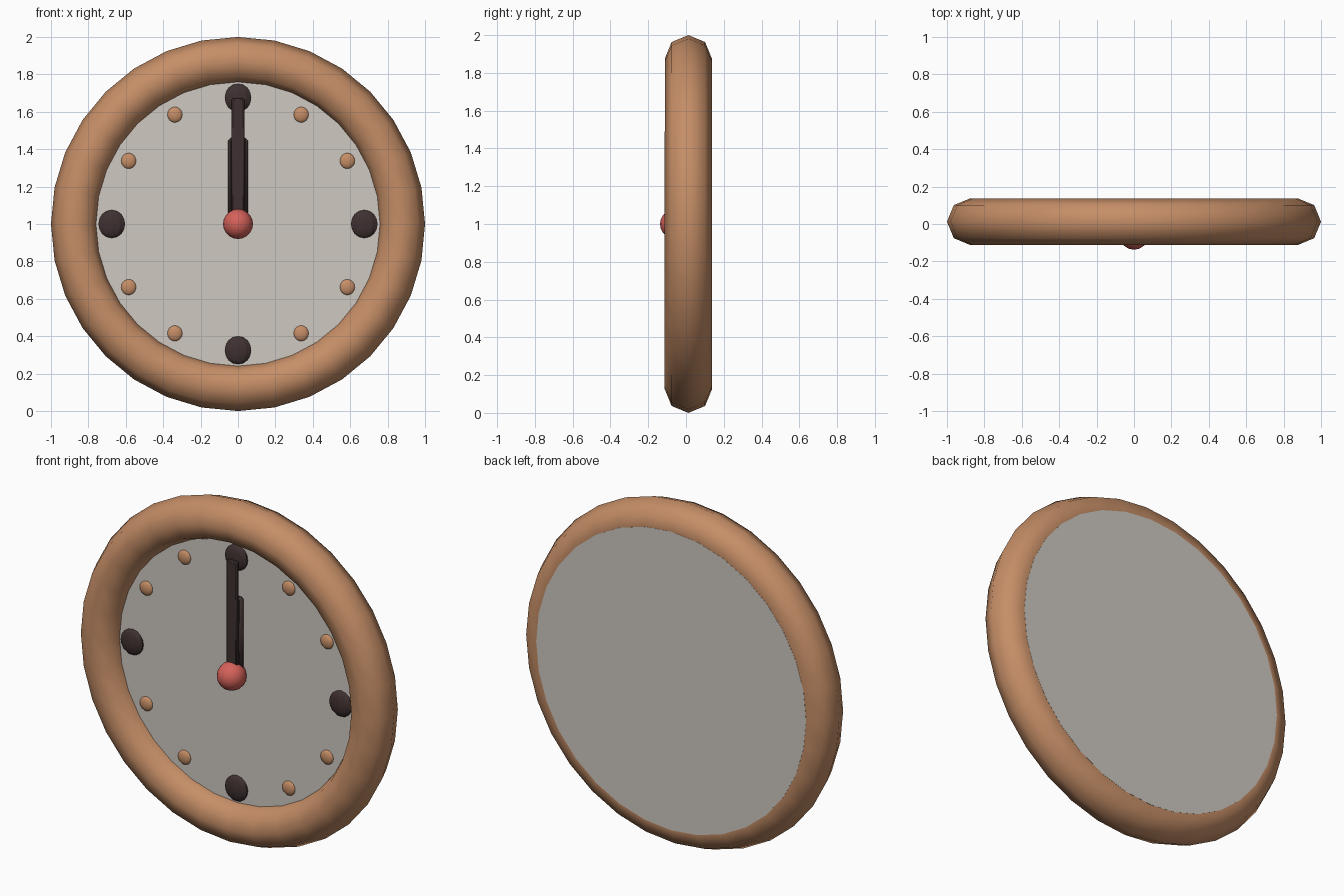
import bpy
from math import sin, cos, pi, radians

if "Cube" in bpy.data.objects:
    bpy.data.objects.remove(bpy.data.objects["Cube"])


def material(name, rgb):
    m = bpy.data.materials.new(name)
    m.diffuse_color = (*rgb, 1)
    m.use_nodes = True
    m.node_tree.nodes["Principled BSDF"].inputs["Base Color"].default_value = m.diffuse_color
    return m


WOOD = material("wood", (0.56, 0.27, 0.135))
DARK = material("dark_wood", (0.05, 0.03, 0.03))
RED = material("red", (0.66, 0.12, 0.10))
FACE = material("face", (0.62, 0.58, 0.53))

CY = 0.0125          # depth of the rim's centre plane
FRONT = -0.01        # front surface of the clock face
BACK = 0.1375
UPRIGHT = (radians(90), 0, 0)


def finish(name, mat, angle=60):
    ob = bpy.context.object
    ob.name = name
    ob.data.materials.append(mat)
    bpy.ops.object.shade_smooth_by_angle(angle=radians(angle))
    return ob


def ball(name, x, y, z, r, depth, mat, angle=60, segments=12, rings=8):
    bpy.ops.mesh.primitive_uv_sphere_add(segments=segments, ring_count=rings,
                                         radius=1, location=(x, y, z))
    bpy.context.object.scale = (r, depth, r)
    return finish(name, mat, angle)


def hand(name, half_w, z_top, y0, y1, bevel):
    z0 = 1.0
    bpy.ops.mesh.primitive_cube_add(size=1, location=(0, (y0 + y1) / 2, (z0 + z_top) / 2))
    ob = bpy.context.object
    ob.scale = (2 * half_w, y1 - y0, z_top - z0)
    bpy.ops.object.transform_apply(location=False, rotation=False, scale=True)
    b = ob.modifiers.new("bevel", 'BEVEL')
    b.width, b.segments = bevel, 1
    finish(name, DARK, 30)


# Round rim
bpy.ops.mesh.primitive_torus_add(major_segments=32, minor_segments=8,
                                 major_radius=0.875, minor_radius=0.125,
                                 location=(0, CY, 1), rotation=UPRIGHT)
finish("rim", WOOD)

# Face disc, flush with the back of the rim
bpy.ops.mesh.primitive_cylinder_add(vertices=32, radius=0.873, depth=BACK - FRONT,
                                    location=(0, (BACK + FRONT) / 2, 1), rotation=UPRIGHT)
finish("clock_face", FACE, 30)

# Hour markers: large dark ones at the quarters, small ones between
for i in range(12):
    a = i * pi / 6
    x, z = 0.675 * sin(a), 1 + 0.675 * cos(a)
    if i % 3 == 0:
        ball(f"quarter_marker_{i}", x, FRONT, z, 0.075, 0.03, DARK, 30, 10, 8)
    else:
        ball(f"hour_marker_{i}", x, FRONT, z, 0.042, 0.02, WOOD, 60, 10, 8)

# Hands and centre knob
hand("hour_hand", 0.053, 1.46, -0.042, -0.01, 0.014)
hand("minute_hand", 0.034, 1.67, -0.062, -0.036, 0.006)
ball("centre_knob", 0, -0.0575, 1, 0.08, 0.08, RED, 60, 16, 10)
